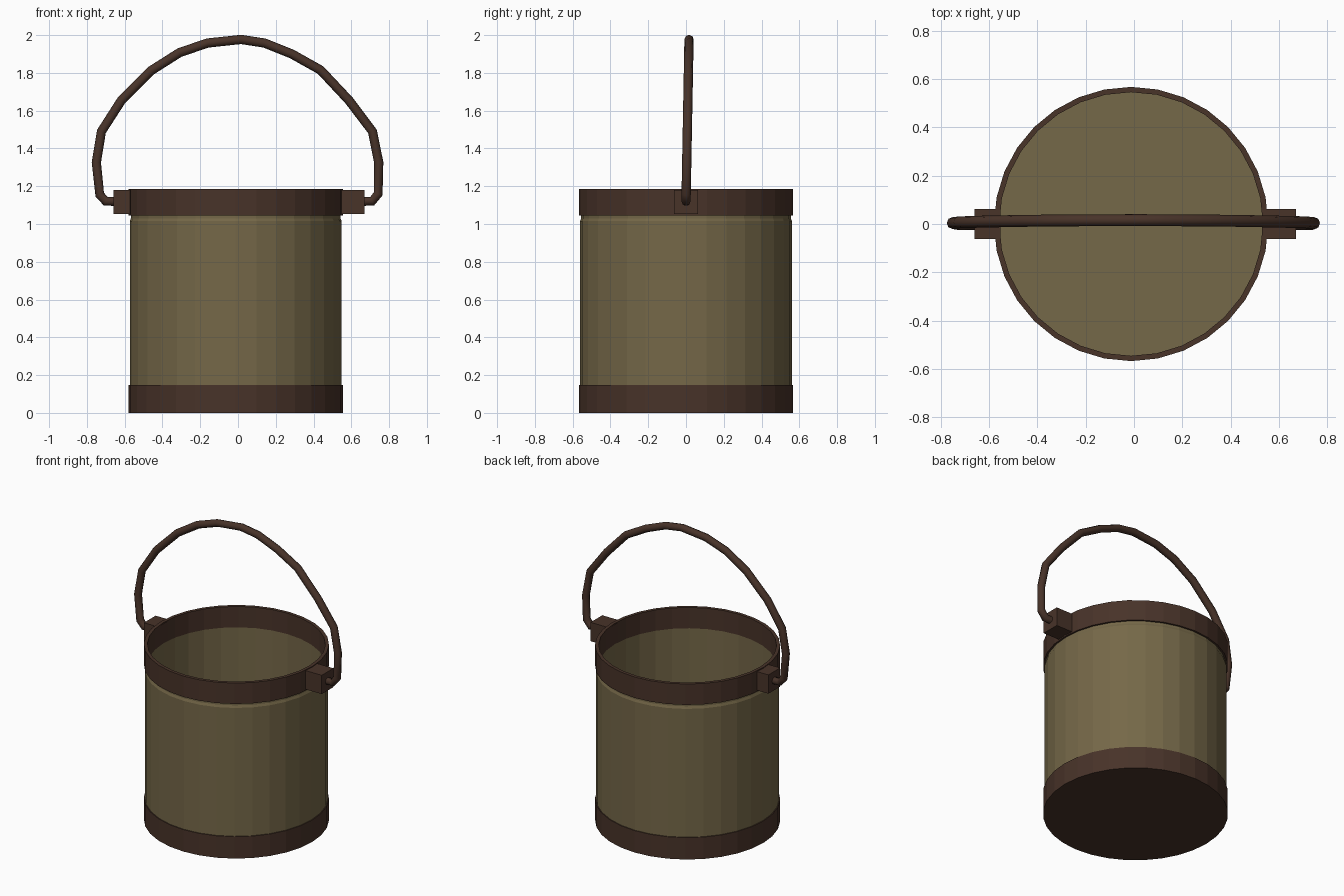
import bpy, bmesh, math
from mathutils import Matrix

if "Cube" in bpy.data.objects:
    bpy.data.objects.remove(bpy.data.objects["Cube"])

CX = -0.012      # bucket axis
SEG = 32


def material(name, rgb):
    m = bpy.data.materials.new(name)
    m.diffuse_color = (*rgb, 1)
    m.use_nodes = True
    m.node_tree.nodes["Principled BSDF"].inputs["Base Color"].default_value = m.diffuse_color
    return m


olive = material("olive_paint", (0.178, 0.138, 0.065))
brown = material("brown_metal", (0.065, 0.033, 0.022))


def add_mesh(name, bm, mat):
    bmesh.ops.recalc_face_normals(bm, faces=bm.faces[:])
    me = bpy.data.meshes.new(name)
    bm.to_mesh(me)
    bm.free()
    ob = bpy.data.objects.new(name, me)
    me.materials.append(mat)
    bpy.context.collection.objects.link(ob)
    return ob


def lathe(name, profile, mat, ring=False):
    """Turn (radius, z) points about the bucket axis; ring joins last to first,
    otherwise both ends are capped."""
    bm = bmesh.new()
    loops = []
    for r, z in profile:
        loops.append([bm.verts.new((CX + r * math.cos(2 * math.pi * i / SEG),
                                    r * math.sin(2 * math.pi * i / SEG), z))
                      for i in range(SEG)])
    pairs = list(zip(loops, loops[1:]))
    if ring:
        pairs.append((loops[-1], loops[0]))
    else:
        bm.faces.new(loops[0])
        bm.faces.new(loops[-1])
    for a, b in pairs:
        for i in range(SEG):
            j = (i + 1) % SEG
            bm.faces.new((a[i], a[j], b[j], b[i]))
    return add_mesh(name, bm, mat)


# Hollow body with a shallow shoulder under the rim, and the inner floor
lathe("bucket_body", [(0.555, 0.01), (0.561, 0.1), (0.561, 1.015), (0.555, 1.03),
                      (0.555, 1.1), (0.546, 1.1), (0.546, 0.04)], olive)

# Base band with closed underside, and the open rim band
lathe("base_band", [(0.567, 0), (0.567, 0.148), (0.558, 0.148), (0.55, 0.008)], brown)
lathe("rim_band", [(0.567, 1.045), (0.567, 1.186), (0.545, 1.186), (0.545, 1.045)],
      brown, ring=True)

# Handle lugs on both sides
for name, x0, x1 in (("left_lug", -0.66, -0.553), ("right_lug", 0.53, 0.67)):
    bm = bmesh.new()
    bmesh.ops.create_cube(bm, size=1, matrix=Matrix.Translation(
        ((x0 + x1) / 2, 0, 1.117)) @ Matrix.Diagonal((x1 - x0, 0.125, 0.127, 1)))
    add_mesh(name, bm, brown)

# Bent wire handle, leaning very slightly back
path = [(-0.63, 1.12), (-0.70, 1.12), (-0.732, 1.155), (-0.75, 1.326), (-0.723, 1.49),
        (-0.617, 1.655), (-0.46, 1.812), (-0.31, 1.907), (-0.162, 1.958), (0.016, 1.977),
        (0.14, 1.958), (0.285, 1.9), (0.437, 1.815), (0.587, 1.655), (0.712, 1.49),
        (0.745, 1.326), (0.742, 1.16), (0.71, 1.12), (0.64, 1.12)]
curve = bpy.data.curves.new("handle", 'CURVE')
curve.dimensions = '3D'
curve.bevel_depth = 0.0245
curve.bevel_resolution = 2
curve.use_fill_caps = True
spline = curve.splines.new('POLY')
spline.points.add(len(path) - 1)
for p, (x, z) in zip(spline.points, path):
    p.co = (x, 0.016 * (z - 1.12) / 0.86, z, 1)
curve.materials.append(brown)
handle = bpy.data.objects.new("handle", curve)
bpy.context.collection.objects.link(handle)
bpy.context.view_layer.objects.active = handle
handle.select_set(True)
bpy.ops.object.convert(target='MESH')
bpy.ops.object.shade_smooth_by_angle(angle=math.radians(50))
